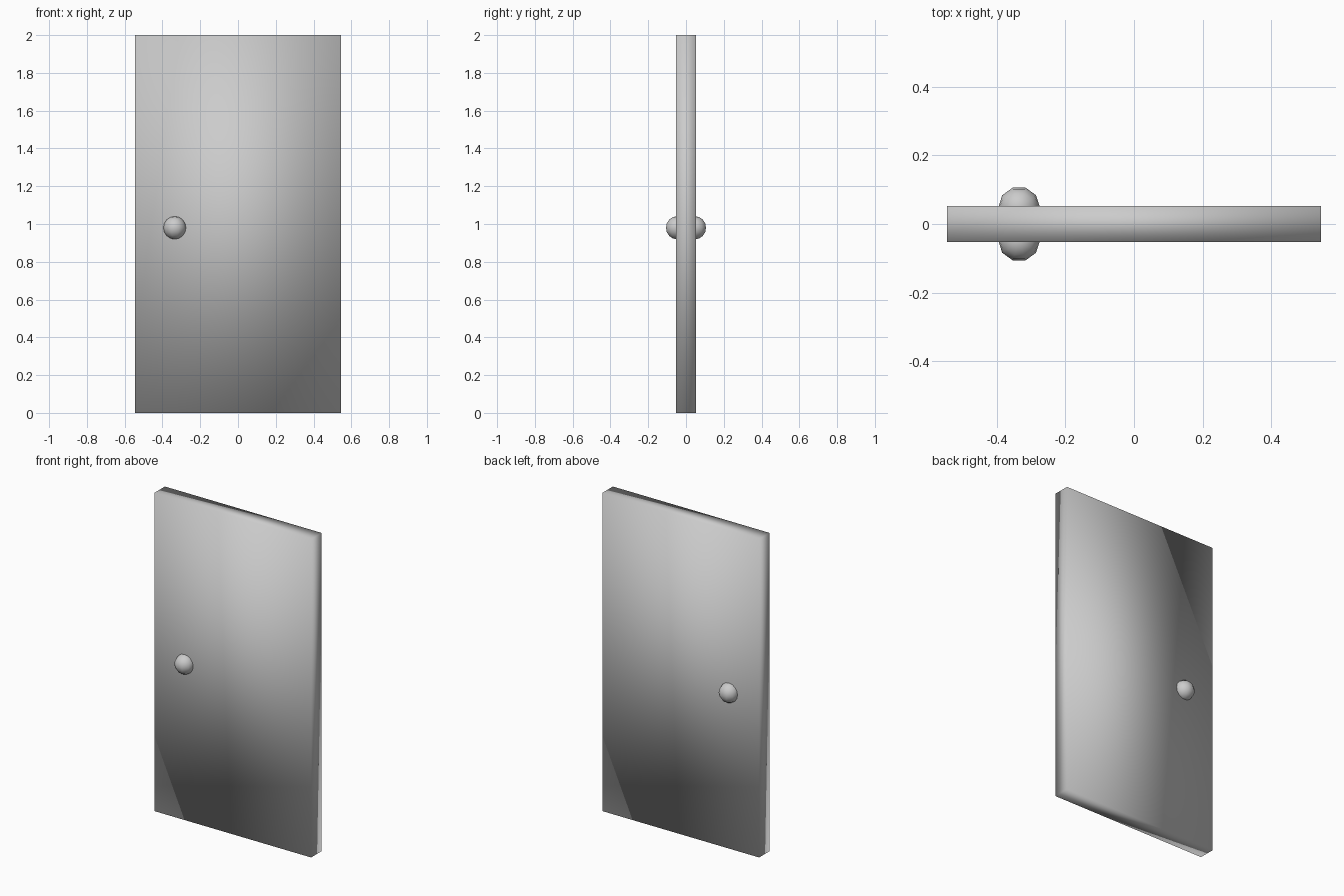
import bpy, bmesh, math
from mathutils import Matrix

if "Cube" in bpy.data.objects:
    bpy.data.objects.remove(bpy.data.objects["Cube"])

W, T, H = 1.09, 0.104, 2.0      # door width, thickness, height
KNOB_X, KNOB_Z, KNOB_R = -0.335, 0.98, 0.061


def add_object(name, bm):
    """Turn a bmesh into a smooth-shaded object."""
    mesh = bpy.data.meshes.new(name)
    for f in bm.faces:
        f.smooth = True
    bm.to_mesh(mesh)
    bm.free()
    obj = bpy.data.objects.new(name, mesh)
    bpy.context.collection.objects.link(obj)
    return obj


# Door slab: plain box with soft shading carried over its edges
bm = bmesh.new()
bmesh.ops.create_cube(bm, size=1, matrix=Matrix.Translation((0, 0, H / 2))
                      @ Matrix.Diagonal((W, T, H, 1)))
add_object("door_panel", bm)

# Low-poly round knobs, half sunk into the front and back faces
for name, side in (("front_knob", -1), ("back_knob", 1)):
    bm = bmesh.new()
    bmesh.ops.create_uvsphere(bm, u_segments=10, v_segments=8, radius=KNOB_R,
                              matrix=Matrix.Rotation(math.radians(18), 4, 'Z'))
    knob = add_object(name, bm)
    knob.location = (KNOB_X, side * 0.048, KNOB_Z)
